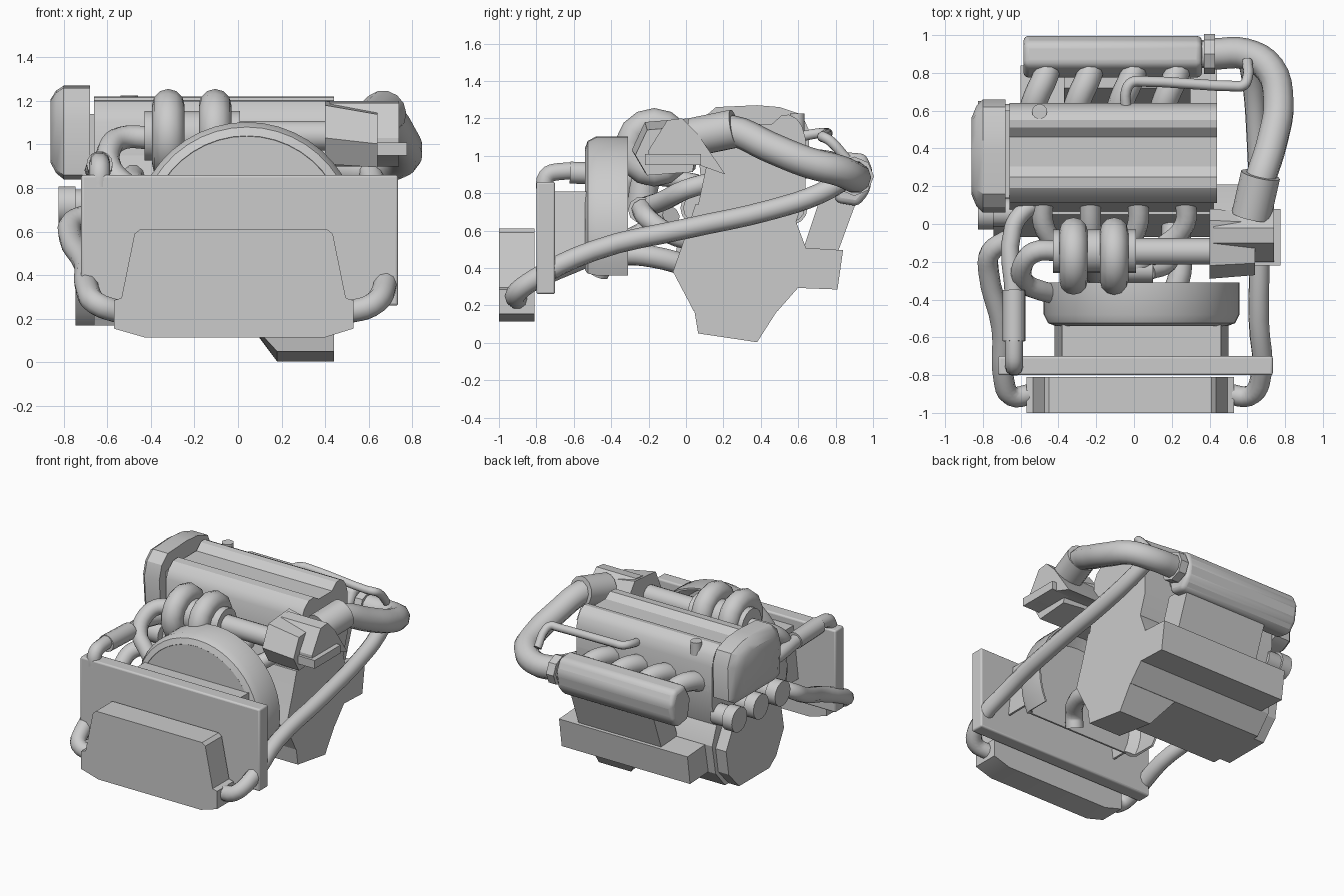
import bpy, bmesh, math
from mathutils import Vector

if "Cube" in bpy.data.objects:
    bpy.data.objects.remove(bpy.data.objects["Cube"])


def loft(name, sections, smooth=30, bevel=0):
    """Skin equal-length rings of points and cap both ends."""
    bm = bmesh.new()
    rings = [[bm.verts.new(p) for p in s] for s in sections]
    n = len(rings[0])
    for a, b in zip(rings, rings[1:]):
        for i in range(n):
            bm.faces.new((a[i], a[(i + 1) % n], b[(i + 1) % n], b[i]))
    bm.faces.new(rings[0])
    bm.faces.new(rings[-1])
    bmesh.ops.recalc_face_normals(bm, faces=bm.faces)
    me = bpy.data.meshes.new(name)
    bm.to_mesh(me)
    bm.free()
    ob = bpy.data.objects.new(name, me)
    bpy.context.collection.objects.link(ob)
    if bevel:
        m = ob.modifiers.new("bevel", 'BEVEL')
        m.width, m.segments = bevel, 3
    finish(ob, smooth)
    return ob


def finish(ob, angle):
    bpy.ops.object.select_all(action='DESELECT')
    ob.select_set(True)
    bpy.context.view_layer.objects.active = ob
    if ob.type == 'CURVE':
        bpy.ops.object.convert(target='MESH')
    bpy.ops.object.shade_smooth_by_angle(angle=math.radians(angle))


def along_x(prof, x, s=1.0):
    cy = sum(p[0] for p in prof) / len(prof)
    cz = sum(p[1] for p in prof) / len(prof)
    return [(x, cy + (y - cy) * s, cz + (z - cz) * s) for y, z in prof]


def extrude_x(name, prof, a, b, bevel=0):
    return loft(name, [along_x(prof, a), along_x(prof, b)], bevel=bevel)


def extrude_y(name, prof, a, b, bevel=0):
    return loft(name, [[(x, y, z) for x, z in prof] for y in (a, b)], bevel=bevel)


def rect(a0, a1, b0, b1):
    return [(a0, b0), (a1, b0), (a1, b1), (a0, b1)]


def rod(name, p, q, r, r2=None, n=14):
    p, q = Vector(p), Vector(q)
    rot = (q - p).to_track_quat('Z', 'Y')
    ring = [Vector((math.cos(t), math.sin(t), 0))
            for t in (2 * math.pi * i / n for i in range(n))]
    return loft(name, [[c + rot @ (v * k) for v in ring]
                       for c, k in ((p, r), (q, r2 or r))])


def hose(name, pts, r):
    cu = bpy.data.curves.new(name, 'CURVE')
    cu.dimensions = '3D'
    cu.bevel_depth, cu.bevel_resolution = r, 3
    cu.resolution_u, cu.use_fill_caps = 4, True
    sp = cu.splines.new('BEZIER')
    sp.bezier_points.add(len(pts) - 1)
    for b, p in zip(sp.bezier_points, pts):
        b.co = p
        b.handle_left_type = b.handle_right_type = 'AUTO'
    ob = bpy.data.objects.new(name, cu)
    bpy.context.collection.objects.link(ob)
    finish(ob, 45)


# Intercooler and radiator
extrude_y("intercooler", [(-.43, .115), (.40, .115), (.53, .155), (.53, .285), (.495, .295),
                          (.435, .59), (.41, .61), (-.45, .61), (-.475, .59), (-.535, .295),
                          (-.57, .285), (-.57, .155)], -1.0, -.81)
extrude_y("radiator", rect(-.72, .735, .26, .86), -.80, -.70, bevel=.012)

# Fan shroud: open-backed arch swept round the fan axis, front plate, three-sided duct
arc0 = math.asin(-.225 / .518)
angles = [arc0 + (math.pi - 2 * arc0) * i / 28 for i in range(29)]
rim = [(-.31, .518), (-.48, .518), (-.525, .495), (-.54, .455), (-.525, .44), (-.48, .503),
       (-.31, .505)]
loft("fan_shroud", [[(.04 + r * math.cos(t), y, max(.36, .585 + r * math.sin(t)))
                     for y, r in rim] for t in angles])
extrude_y("shroud_plate", [(.04 + .46 * math.cos(t), .585 + .46 * math.sin(t))
                           for t in angles], -.538, -.525)
duct = [(-.42, .43), (-.38, .81), (.46, .81), (.50, .43), (.485, .43), (.445, .795),
        (-.365, .795), (-.405, .43)]
extrude_y("shroud_duct", duct, -.70, -.53)

# Block, deep sump and rear rail
extrude_x("engine_block", [(-.07, .38), (.02, .21), (.04, .17), (.49, .17), (.60, .295),
                           (.64, .51), (.58, .67), (.52, .74), (.05, .74), (0, .58)], -.66, .44)
loft("sump", [[(x0, .04, .20), (x1, .065, .05), (x1, .38, .003), (x0, .50, .19)]
              for x0, x1 in ((.04, .18), (.44, .44))])
extrude_x("rear_rail", [(.55, .295), (.81, .285), (.84, .495), (.60, .51)], -.60, .44)
extrude_x("front_housing", [(-.07, .40), (.02, .23), (.10, .17), (.45, .17), (.57, .30),
                            (.60, .48), (.50, .66), (.30, .74), (.08, .70), (-.04, .56)], -.745, -.65)

# Cylinder head and twin-hump valve cover
extrude_x("cylinder_head", [(.04, .62), (.58, .62), (.64, .80), (.64, .95), (.11, .95)], -.66, .44)
extrude_x("valve_cover", [(.11, .90), (.11, 1.10), (.14, 1.16), (.19, 1.20), (.25, 1.205),
                          (.305, 1.17), (.46, 1.17), (.51, 1.215), (.55, 1.22), (.59, 1.20),
                          (.62, 1.16), (.64, 1.09), (.64, .90)], -.66, .44)
rod("oil_cap", (-.50, .595, 1.13), (-.50, .595, 1.225), .04)

# Timing cover and pulleys
timing = [(.08, .86), (.14, .84), (.58, .84), (.65, .88), (.66, 1.13), (.62, 1.22),
          (.50, 1.26), (.38, 1.27), (.16, 1.26), (.09, 1.20), (.06, 1.10)]
loft("timing_cover", [along_x(timing, -.68), along_x(timing, -.80),
                      along_x(timing, -.835, .88), along_x(timing, -.86, .68)])
extrude_x("timing_gasket", [(.14, .88), (.60, .88), (.60, 1.14), (.14, 1.14)], -.69, -.65)
for i, y in enumerate((.06, .31, .56)):
    rod(f"pulley_{i}", (-.64, y, .72), (-.755, y, .72), .075)
    rod(f"pulley_rim_{i}", (-.745, y, .72), (-.825, y, .72), .09)

# Intake plenum, runners and support
extrude_x("intake_plenum", [(.80, .75), (.92, .73), (.98, .80), (1.0, .92), (.96, 1.01),
                            (.84, 1.02), (.77, .90)], -.585, .36, bevel=.03)
extrude_x("plenum_support", [(.62, .48), (.81, .48), (.92, .78), (.72, .78)], -.37, .30)
for i in range(4):
    x = -.46 + .23 * i
    hose(f"intake_runner_{i}", [(x + .01, .86, .91), (x - .01, .78, .955),
                               (x - .055, .68, .965), (x - .09, .58, .93)], .068)
rod("throttle_body", (.34, .90, .89), (.41, .90, .89), .075)
rod("throttle_flange", (.37, .90, .89), (.43, .90, .89), .105, n=8)

# Large charge hose, collar, breather and right intercooler pipe
hose("charge_hose", [(.42, .90, .89), (.59, .90, .885), (.72, .82, .92), (.765, .65, .965),
                     (.735, .45, 1.045), (.67, .24, 1.135), (.62, .08, 1.12)], .083)
rod("hose_collar", (.67, .26, 1.145), (.62, .04, 1.10), .105)
hose("breather_pipe", [(-.04, .60, 1.10), (-.04, .71, 1.12), (-.01, .75, 1.12), (.05, .755, 1.12),
                       (.53, .73, 1.10), (.58, .735, 1.10), (.60, .77, 1.08), (.60, .86, .98)],
     .028)
hose("right_intercooler_pipe", [(.50, -.90, .23), (.61, -.91, .26), (.665, -.84, .32),
                                (.66, -.50, .49), (.665, 0, .61), (.65, .45, .71),
                                (.63, .72, .80), (.60, .89, .90)], .055)

# Left intercooler pipe and radiator hose
hose("left_intercooler_pipe", [(-.54, -.90, .23), (-.65, -.91, .27), (-.69, -.82, .33),
                               (-.70, -.55, .45), (-.77, -.25, .58), (-.76, -.15, .64),
                               (-.66, -.08, .68)], .055)
hose("radiator_hose", [(-.635, -.755, .80), (-.635, -.745, .89), (-.635, -.68, .915),
                       (-.635, -.40, .90), (-.64, -.02, .87), (-.58, .07, .85),
                       (-.50, .12, .83)], .048)
rod("radiator_hose_sleeve", (-.635, -.62, .91), (-.635, -.35, .90), .06)

# Turbo: hub, two scrolls and inlet tube
rod("turbo_hub", (-.43, -.145, 1.04), (.01, -.145, 1.04), .115, n=18)
for i, x in enumerate((-.32, -.105)):
    bpy.ops.mesh.primitive_torus_add(location=(x, -.17, 1.045), rotation=(0, math.pi / 2, 0),
                                     major_radius=.135, minor_radius=.075,
                                     major_segments=14, minor_segments=12)
    bpy.context.object.name = f"turbo_scroll_{i}"
    finish(bpy.context.object, 45)
rod("turbo_inlet", (0, -.145, 1.04), (.45, -.145, 1.04), .07)
hose("turbo_outlet", [(-.40, -.14, 1.03), (-.53, -.15, 1.03), (-.59, -.22, .98),
                      (-.58, -.31, .88), (-.50, -.35, .80), (-.42, -.37, .72)], .055)

# Air filter box
funnel = [(-.22, .91), (.05, .93), (.08, 1.12), (.02, 1.20), (-.22, 1.18), (-.29, 1.03)]
loft("air_filter_funnel", [along_x(funnel, .40), along_x([(y, z - .03) for y, z in funnel], .64, .9)])
extrude_x("air_filter_box", [(-.20, .95), (.07, .95), (.21, .90), (.06, 1.12), (-.02, 1.20),
                             (-.10, 1.19), (-.20, 1.03)], .42, .74)
extrude_x("air_filter_tray", rect(-.22, .08, .95, 1.01), .62, .775)

# Exhaust headers, collector, downpipe and lower coolant pipe
for i in range(4):
    x = -.48 + .25 * i
    hose(f"exhaust_header_{i}", [(x, .14, .86), (x, 0, .82), (x * .75 - .05, -.12, .76),
                                 (x * .4 - .12, -.24, .72)], .055)
hose("exhaust_collector", [(-.36, -.24, .71), (.10, -.24, .71)], .07)
hose("turbo_riser", [(-.21, -.24, .70), (-.21, -.22, .85), (-.21, -.16, 1.0)], .08)
hose("downpipe", [(.08, -.24, .72), (.18, -.20, .66), (.20, -.08, .58), (.20, .05, .54)], .055)
hose("lower_coolant_pipe", [(.22, .05, .40), (.25, -.18, .46), (.22, -.34, .47),
                            (.15, -.44, .44), (.12, -.47, .37)], .06)
